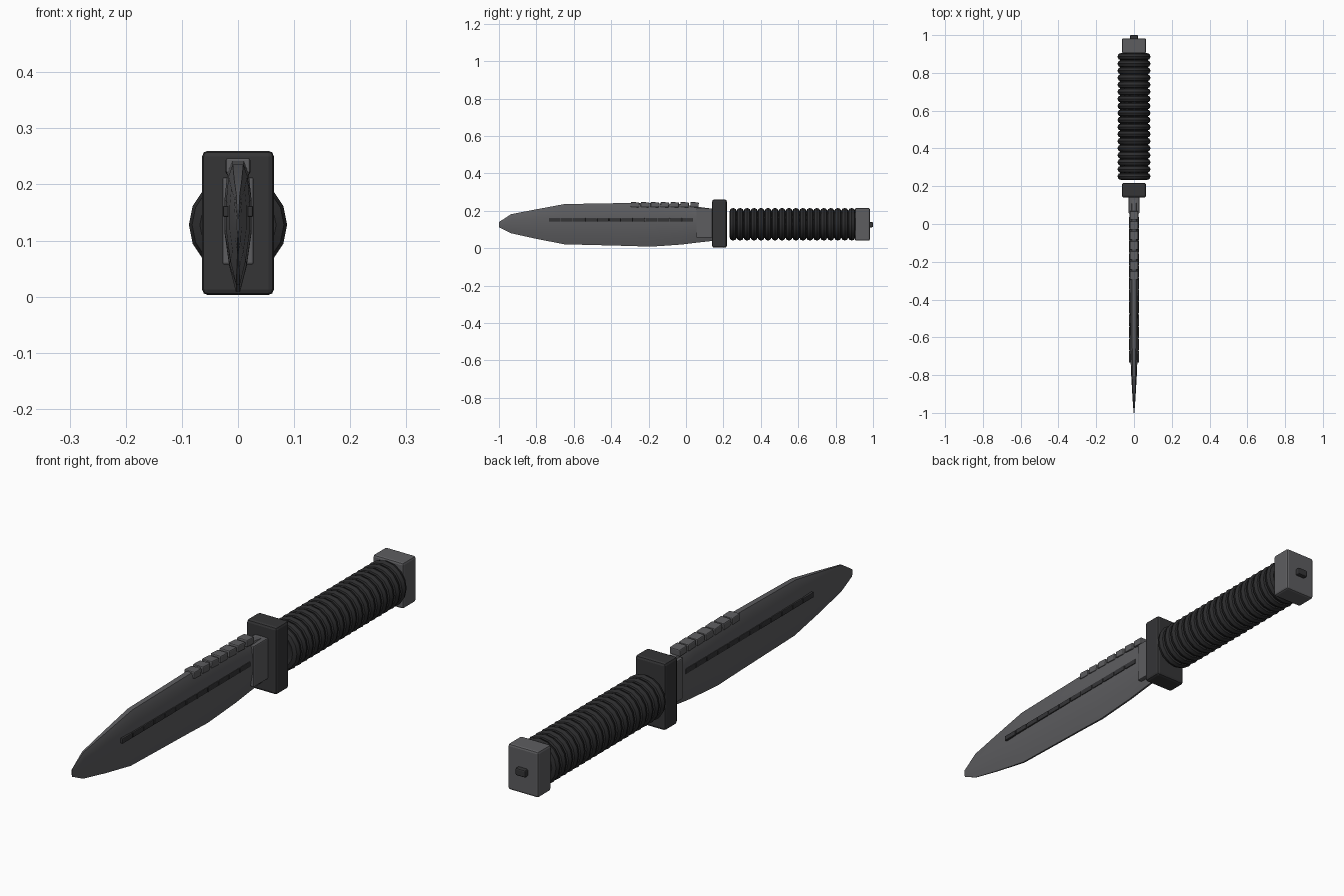
import bpy, bmesh, math

if "Cube" in bpy.data.objects:
    bpy.data.objects.remove(bpy.data.objects["Cube"])

def material(name, v):
    m = bpy.data.materials.new(name)
    m.diffuse_color = (v, v, v * 1.06, 1)
    m.use_nodes = True
    m.node_tree.nodes["Principled BSDF"].inputs["Base Color"].default_value = m.diffuse_color
    return m

STEEL = material("steel", 0.11)
DARK = material("dark_metal", 0.035)
RUBBER = material("rubber", 0.025)
MID = 0.128  # height of the handle axis

def finish(ob, name, mat, smooth=True):
    ob.name = name
    ob.data.materials.append(mat)
    if smooth:
        bpy.context.view_layer.objects.active = ob
        ob.select_set(True)
        bpy.ops.object.shade_smooth_by_angle(angle=math.radians(30))
    return ob

def box(name, lo, hi, mat, bevel=0.006, tilt=0):
    """Bevelled box between two corners."""
    bpy.ops.mesh.primitive_cube_add(size=1, location=[(a + b) / 2 for a, b in zip(lo, hi)])
    ob = bpy.context.object
    ob.scale = [b - a for a, b in zip(lo, hi)]
    bpy.ops.object.transform_apply(location=False, rotation=False, scale=True)
    ob.rotation_euler.x = tilt
    mod = ob.modifiers.new("bevel", "BEVEL")
    mod.width, mod.segments = bevel, 2
    return finish(ob, name, mat, False)

# Blade: lofted from cross-sections (y, spine z, edge z, half thickness)
stations = [(-1.0, 0.140, 0.112, 0.002), (-0.935, 0.182, 0.080, 0.007),
            (-0.80, 0.208, 0.050, 0.015), (-0.65, 0.236, 0.021, 0.021),
            (-0.30, 0.242, 0.012, 0.024), (-0.19, 0.242, 0.008, 0.024),
            (-0.02, 0.235, 0.020, 0.024), (0.06, 0.222, 0.030, 0.024),
            (0.15, 0.210, 0.040, 0.024)]
bm = bmesh.new()
loops = []
for y, top, bot, t in stations:
    h = top - bot
    half = [(0.45, top), (0.8, top - 0.1 * h), (1.0, top - 0.3 * h),
            (1.0, bot + 0.45 * h), (0.65, bot + 0.2 * h), (0.15, bot)]
    pts = [(k * t, z) for k, z in half] + [(-k * t, z) for k, z in reversed(half)]
    loops.append([bm.verts.new((x, y, z)) for x, z in pts])
for a, b in zip(loops, loops[1:]):
    for i in range(len(a)):
        j = (i + 1) % len(a)
        bm.faces.new((a[i], a[j], b[j], b[i]))
bm.faces.new(loops[0])
bm.faces.new(loops[-1])
bmesh.ops.recalc_face_normals(bm, faces=bm.faces)
mesh = bpy.data.meshes.new("blade")
bm.to_mesh(mesh)
bm.free()
blade = bpy.data.objects.new("blade", mesh)
bpy.context.collection.objects.link(blade)
finish(blade, "blade", STEEL)

# Block where the blade meets the guard
box("ricasso", (-0.028, 0.055, 0.057), (0.028, 0.15, 0.213), STEEL, 0.004)

# Saw teeth along the spine
for i in range(7):
    y = -0.295 + i * 0.053
    box(f"saw_tooth_{i + 1}", (-0.022, y, 0.219), (0.022, y + 0.045, 0.246), STEEL, 0.004,
        tilt=math.radians(-3))

# Dark segmented strip on both sides of the blade
for i in range(12):
    y = -0.733 + i * 0.0645
    box(f"groove_strip_{i + 1}", (-0.027, y, 0.142), (0.027, y + 0.062, 0.162), DARK, 0.003)

# Guard
box("guard", (-0.064, 0.14, 0.003), (0.064, 0.218, 0.26), DARK, 0.01)

# Grip: core with stacked rings
bpy.ops.mesh.primitive_cylinder_add(vertices=12, radius=0.073, depth=0.66,
                                    location=(0, 0.57, MID), rotation=(math.pi / 2, 0, 0))
finish(bpy.context.object, "grip_core", RUBBER)
for i in range(18):
    bpy.ops.mesh.primitive_torus_add(major_segments=16, minor_segments=8, major_radius=0.068,
                                     minor_radius=0.0195, rotation=(math.pi / 2, 0, 0),
                                     location=(0, 0.252 + i * 0.0373, MID))
    finish(bpy.context.object, f"grip_ring_{i + 1}", RUBBER)

# Pommel and end stud
box("pommel", (-0.064, 0.903, 0.04), (0.064, 0.983, 0.215), STEEL, 0.008)
box("pommel_stud", (-0.021, 0.97, 0.112), (0.021, 1.0, 0.14), DARK, 0.005)
